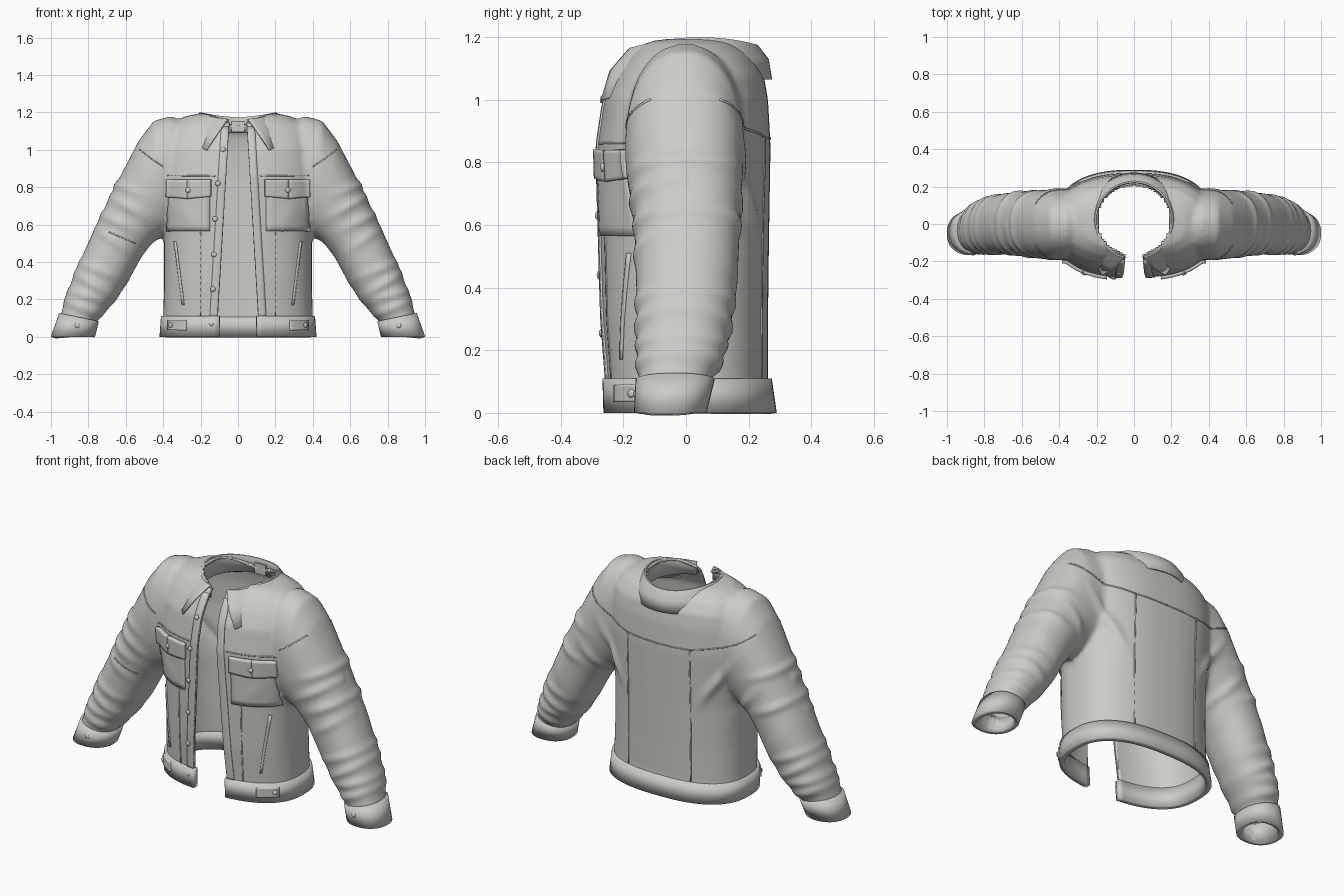
import bpy, bmesh
from math import sin, cos, pi, radians, exp, copysign, hypot
from mathutils import Vector, Matrix
from mathutils.bvhtree import BVHTree

if "Cube" in bpy.data.objects:
    bpy.data.objects.remove(bpy.data.objects["Cube"])

cloth = bpy.data.materials.new("light grey cloth")
cloth.use_nodes = True
cloth.diffuse_color = (0.6, 0.6, 0.57, 1)
cloth.node_tree.nodes["Principled BSDF"].inputs["Base Color"].default_value = (0.6, 0.6, 0.57, 1)


def add(name, bm, thick=0, angle=35):
    """Turn a bmesh into a smooth object, optionally thickened inwards."""
    mesh = bpy.data.meshes.new(name)
    bm.to_mesh(mesh)
    bm.free()
    mesh.materials.append(cloth)
    ob = bpy.data.objects.new(name, mesh)
    bpy.context.collection.objects.link(ob)
    if thick:
        mod = ob.modifiers.new("thickness", "SOLIDIFY")
        mod.thickness, mod.offset = thick, -1
    bpy.ops.object.select_all(action="DESELECT")
    ob.select_set(True)
    bpy.context.view_layer.objects.active = ob
    bpy.ops.object.shade_smooth_by_angle(angle=radians(angle))
    return ob


def loft(bm, rings, closed=True, cap=False):
    rows = [[bm.verts.new(p) for p in r] for r in rings]
    n = len(rows[0])
    faces = []
    for a, b in zip(rows, rows[1:]):
        for i in range(n if closed else n - 1):
            j = (i + 1) % n
            faces.append(bm.faces.new((a[i], a[j], b[j], b[i])))
    if cap:
        faces += [bm.faces.new(rows[0]), bm.faces.new(rows[-1])]
    bmesh.ops.recalc_face_normals(bm, faces=faces)


def ring(outer, inner, y0, y1, power, grow=0, start=0, end=2 * pi, count=48, closed=True):
    """Rounded-box section spanning outer to inner across, y0 to y1 in depth."""
    o, i = Vector((outer[0], 0, outer[1])), Vector((inner[0], 0, inner[1]))
    mid, u = (o + i) / 2, (o - i) / 2
    u += u.normalized() * grow
    pts = []
    for k in range(count):
        a = start + (end - start) * k / (count if closed else count - 1)
        c, s = [copysign(abs(t) ** (2 / power), t) for t in (cos(a), sin(a))]
        pts.append(mid + u * c + Vector((0, (y0 + y1) / 2 + ((y1 - y0) / 2 + grow) * s, 0)))
    return pts


# Torso sections: height, half width, front, back
torso = [(-.06, .41, -.255, .285), (0, .408, -.255, .278), (.11, .40, -.258, .262),
         (.3, .395, -.272, .262), (.55, .395, -.278, .265), (.85, .43, -.285, .27),
         (1.0, .42, -.262, .262), (1.08, .40, -.222, .248), (1.14, .36, -.18, .21),
         (1.18, .28, -.14, .16), (1.195, .2, -.1, .12)]
# Sleeve sections: outer point, inner point, front, back
sleeve = [((.2, 1.12), (.2, .64), -.15, .15), ((.36, 1.18), (.35, .57), -.19, .185),
          ((.45, 1.155), (.42, .53), -.195, .185), ((.53, 1.05), (.46, .5), -.185, .18),
          ((.66, .8), (.52, .42), -.165, .172), ((.78, .55), (.59, .29), -.16, .165),
          ((.87, .35), (.65, .2), -.155, .14), ((.925, .2), (.71, .13), -.152, .112),
          ((.945, .125), (.755, .085), -.15, .08), ((.99, 0), (.775, 0), -.155, .055),
          ((1.01, -.06), (.785, -.06), -.155, .055)]


def flip(pts, s):
    return [Vector((p.x * s, p.y, p.z)) for p in pts]


# Torso and sleeves fused into one smooth skin
bm = bmesh.new()
loft(bm, [ring((w, z), (-w, z), f, b, 2.5) for z, w, f, b in torso], cap=True)
for s in (1, -1):
    loft(bm, [flip(ring(*r, 2.2), s) for r in sleeve], cap=True)
base = add("skin_base", bm)
mod = base.modifiers.new("fuse", "REMESH")
mod.mode, mod.voxel_size = "VOXEL", 0.014
mod = base.modifiers.new("soften", "SMOOTH")
mod.factor, mod.iterations = 0.5, 5
skin = bpy.data.meshes.new_from_object(base.evaluated_get(bpy.context.evaluated_depsgraph_get()))
bpy.data.objects.remove(base)
bm = bmesh.new()
bm.from_mesh(skin)
bm.normal_update()

# Cloth folds: x, z, tilt in degrees, half length, height, side (-1 front, 1 back, 0 both)
folds = [(.62, .80, 20, .10, .010, 0), (.60, .70, 30, .11, .012, -1), (.66, .62, 25, .10, .012, 0),
         (.68, .52, 35, .09, .009, -1), (.76, .36, 22, .11, .010, 0), (.78, .28, 32, .11, .013, 0),
         (.82, .22, 15, .10, .013, 0), (.83, .155, 22, .10, .013, 0), (.50, .62, 50, .12, .010, 1),
         (.36, .74, 55, .13, .012, 1), (.30, .66, 62, .11, .009, 1), (.26, .64, 55, .06, .007, -1)]
moves = []
for v in bm.verts:
    x, y, z = abs(v.co.x), v.co.y, v.co.z
    push = 0
    for fx, fz, tilt, size, high, side in folds:
        if side * y < 0:
            continue
        c, s = cos(radians(tilt)), sin(radians(tilt))
        along, across = (x - fx) * c + (z - fz) * s, (z - fz) * c - (x - fx) * s
        push += high * exp(-(along / size) ** 2 - (across / .024) ** 2)
    moves.append(v.normal * push)
for v, m in zip(bm.verts, moves):
    v.co += m
bm.normal_update()
tree = BVHTree.FromBMesh(bm)


def edge_x(z):
    return .115 - .06 * z


# Cut the hem, cuffs, front opening and neck hole
bmesh.ops.bisect_plane(bm, geom=bm.verts[:] + bm.edges[:] + bm.faces[:], dist=1e-5,
                       plane_co=(0, 0, .008), plane_no=(0, 0, 1), clear_inner=True)
for s in (1, -1):
    faces = [f for f in bm.faces if f.calc_center_median().y < 0 and abs(f.calc_center_median().x) < .25]
    geom = set(faces) | {e for f in faces for e in f.edges} | {v for f in faces for v in f.verts}
    bmesh.ops.bisect_plane(bm, geom=list(geom), dist=1e-5, plane_co=(s * edge_x(0), 0, 0),
                           plane_no=(s, 0, .06))
gone = []
for f in bm.faces:
    c = f.calc_center_median()
    if (c.y < 0 and abs(c.x) < edge_x(c.z)) or (c.z > 1 and hypot(c.x, c.y - .02) < .195):
        gone.append(f)
bmesh.ops.delete(bm, geom=gone, context="FACES")
add("jacket_shell", bm, .014, 50)


def hit(x, z, side):
    """Point and normal on the skin, seen from the front (-1) or back (1)."""
    p, n, _, _ = tree.ray_cast(Vector((x, side, z)), Vector((0, -side, 0)))
    return p, n


def patch(name, corners, high, side=-1, nx=8, nz=8):
    """Cloth plate laid on the skin between four x, z corners."""
    a, b, c, d = [Vector(p) for p in corners]
    bm = bmesh.new()
    rows, facing = [], Vector()
    for j in range(nz + 1):
        row = []
        for i in range(nx + 1):
            q = a.lerp(b, i / nx).lerp(d.lerp(c, i / nx), j / nz)
            p, n = hit(q.x, q.y, side)
            facing += n
            row.append(p + n * high)
        rows.append(row)
    loft(bm, rows, closed=False)
    bm.normal_update()
    if sum((f.normal for f in bm.faces), Vector()).dot(facing) < 0:
        bmesh.ops.reverse_faces(bm, faces=bm.faces[:])
    return add(name, bm, high + .004)


def seam(name, points, side=-1):
    for p, q in zip(points, points[1:]):
        p, q = Vector(p), Vector(q)
        w = (q - p).orthogonal().normalized() * .003
        patch(name, (p - w, p + w, q + w, q - w), .003, side, 1, 14)


def button(name, x, z, high, size=.014):
    p, n = hit(x, z, -1)
    bm = bmesh.new()
    bmesh.ops.create_uvsphere(bm, u_segments=16, v_segments=8, radius=size)
    turn = n.to_track_quat("Z", "Y").to_matrix().to_4x4()
    bm.transform(Matrix.Translation(p + n * high) @ turn @ Matrix.Diagonal((1, 1, .55, 1)))
    add(name, bm)


def box(s, x0, x1, z0, z1):
    return [(s * x0, z0), (s * x1, z0), (s * x1, z1), (s * x0, z1)]


# Details repeated on both sides
for s, tag in ((1, "left_"), (-1, "right_")):
    e0, e1 = edge_x(.1), edge_x(1.12)
    patch(tag + "placket", [(s * e0, .1), (s * (e0 + .042), .1), (s * (e1 + .042), 1.12), (s * e1, 1.12)],
          .006, nx=3, nz=40)
    patch(tag + "chest_pocket", box(s, .15, .375, .565, .8), .011)
    patch(tag + "pocket_flap", [(s * .143, .75), (s * .265, .738), (s * .265, .84), (s * .143, .84)], .02)
    patch(tag + "pocket_flap", [(s * .265, .738), (s * .385, .75), (s * .385, .84), (s * .265, .84)], .02)
    button(tag + "pocket_button", s * .26, .785, .021)
    patch(tag + "hem_tab", box(s, .27, .36, .035, .09), .021)
    button(tag + "hem_button", s * .345, .062, .022)
    button(tag + "cuff_button", s * .86, .06, .009)
    patch(tag + "welt_pocket", [(s * .286, .17), (s * .297, .17), (s * .34, .51), (s * .329, .51)], .006, nx=2)
    seam(tag + "front_seam", [(s * .2, .56), (s * .2, .11)])
    seam(tag + "front_yoke_seam", [(s * .12, .86), (s * .38, .862)])
    seam(tag + "shoulder_seam", [(s * .4, .91), (s * .46, .95), (s * .525, 1.0)])
    seam(tag + "back_seam", [(s * .2, .88), (s * .2, .11)], 1)
    seam(tag + "back_yoke_seam", [(0, .875), (s * .2, .88), (s * .36, .91), (s * .45, .95), (s * .525, 1.0)], 1)
    bm = bmesh.new()
    loft(bm, [flip(ring(*r, 2.2, .011), s) for r in sleeve[8:10]])
    add(tag + "cuff", bm, .026)
seam("right_elbow_seam", [(-.69, .56), (-.55, .5)])

# Front buttons
for x, z in ((-.08, 1.0), (-.107, .82), (-.122, .63), (-.128, .44), (-.133, .255), (-.14, .07)):
    button("front_button", x, z, .009)

# Waistband, open at the front
bm = bmesh.new()
gap = .17
loft(bm, [ring((w, z), (-w, z), f, b, 2.5, .012, -pi / 2 + gap, 1.5 * pi - gap, 96, False)
          for z, w, f, b in torso[1:3]], closed=False)
add("waistband", bm, .03)

# Collar: inner stand folded over into a pointed leaf
columns = []
for i in range(73):
    t = i / 36 - 1
    f = abs(t)
    k = max(0, (f - .72) / .28)
    top = 1.175 + .024 * sin(f * pi) ** 2 - .01 * k
    low_r, low_z = .255 + .082 * k, 1.065 - .065 * k
    profile = [(.197, 1.09, 165), (.197, top - .01, 165), (.201, top, 165), (.209, top, 165),
               ((.209 + low_r) / 2 + .012, (top + low_z) / 2 + .01, 158), (low_r, low_z, 150)]
    columns.append([Vector((r * sin(radians(d) * t), .02 + r * cos(radians(d) * t), z)) for r, z, d in profile])
bm = bmesh.new()
loft(bm, columns, closed=False)
add("collar", bm, .007)

# Neck label loop
bm = bmesh.new()
bmesh.ops.create_cube(bm, size=1)
bm.transform(Matrix.Translation((0, .207, 1.125)) @ Matrix.Diagonal((.07, .009, .06, 1)))
add("neck_label", bm)
